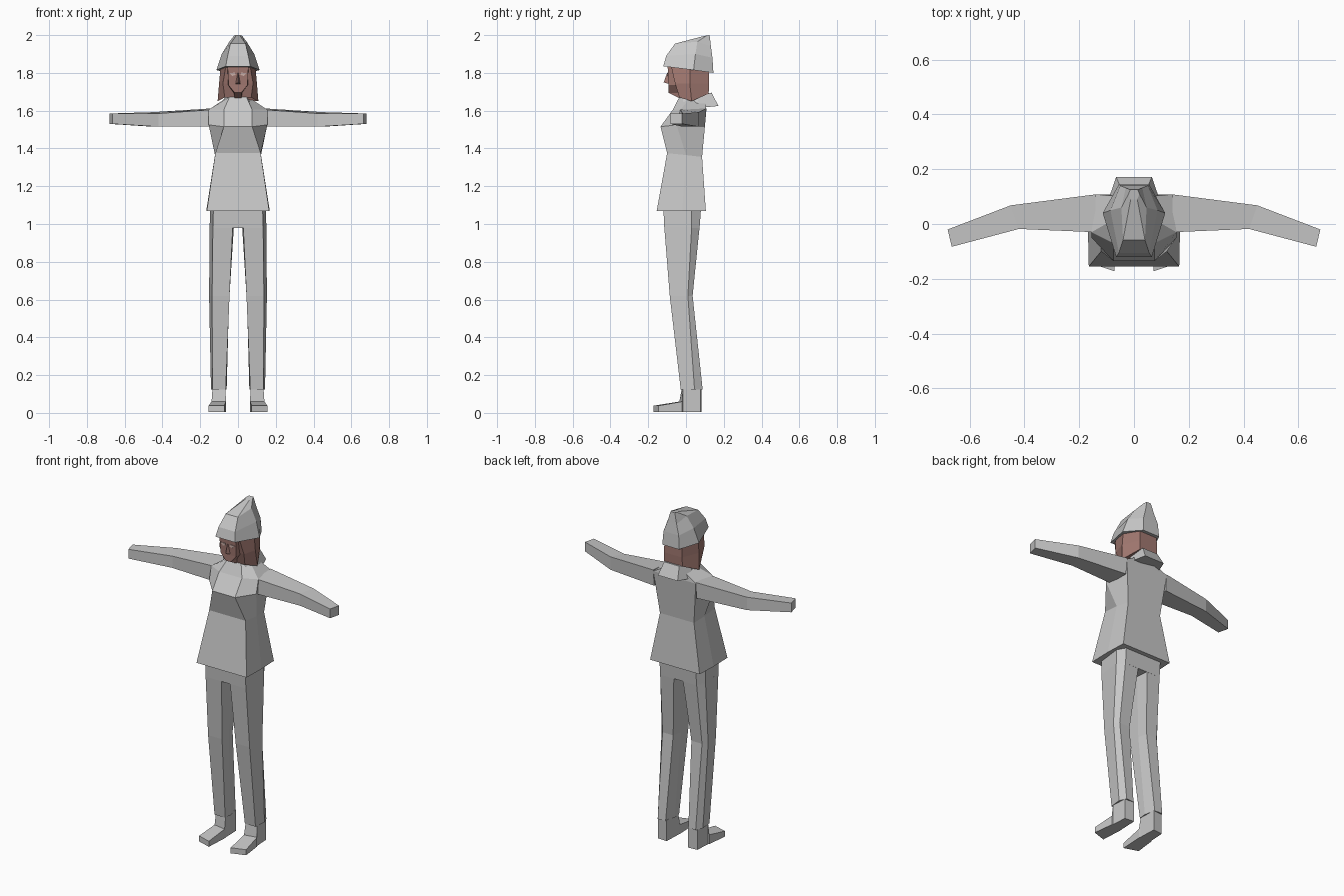
import bpy, bmesh


def material(name, rgb):
    m = bpy.data.materials.new(name)
    m.diffuse_color = (*rgb, 1)
    return m


CLOTH = material("grey_cloth", (0.57, 0.57, 0.57))
SKIN = material("rosy_brown", (0.36, 0.19, 0.165))
EYE = material("pale_eye", (0.6, 0.43, 0.39))


def loft(name, rings, mat, flip=1):
    """Flat-faced tube through equal-length rings of 3D points, capped."""
    bm = bmesh.new()
    loops = [[bm.verts.new((x * flip, y, z)) for x, y, z in r] for r in rings]
    n = len(loops[0])
    for a, b in zip(loops, loops[1:]):
        for i in range(n):
            j = (i + 1) % n
            bm.faces.new((a[i], a[j], b[j], b[i]))
    bm.faces.new(loops[0])
    bm.faces.new(loops[-1])
    bmesh.ops.recalc_face_normals(bm, faces=bm.faces)
    me = bpy.data.meshes.new(name)
    bm.to_mesh(me)
    bm.free()
    me.materials.append(mat)
    ob = bpy.data.objects.new(name, me)
    bpy.context.collection.objects.link(ob)
    return ob


def sym(*half):
    """Close a half ring (front to back) with its mirror image."""
    return list(half) + [(-x, y, z) for x, y, z in reversed(half)]


def flat(z, *pts):
    return [(x, y, z) for x, y in pts]


def pair(name, rings, mat):
    for side, s in (("right", 1), ("left", -1)):
        loft(f"{side}_{name}", rings, mat, s)


# Long tunic: hem, waist, bust, shoulders, neckline
loft("tunic", [
    sym(*flat(1.07, (.165, -.155), (.168, -.02), (.163, .105))),
    sym((.12, -.10, 1.375), (.122, 0, 1.365), (.112, .085, 1.355)),
    sym((.075, -.135, 1.515), (.155, -.05, 1.525), (.13, .10, 1.515)),
    sym((.075, -.07, 1.605), (.155, -.03, 1.605), (.14, .108, 1.605)),
    sym((.045, -.035, 1.672), (.05, .03, 1.675), (.045, .10, 1.66)),
], CLOTH)

# Sleeves reaching to squared hands
pair("arm", [
    [(.14, -.03, 1.515), (.14, -.03, 1.605), (.14, .108, 1.612), (.14, .10, 1.515)],
    [(.42, -.018, 1.515), (.42, -.018, 1.585), (.45, .068, 1.592), (.45, .068, 1.515)],
    [(.665, -.083, 1.53), (.665, -.083, 1.585), (.68, -.02, 1.585), (.68, -.02, 1.53)],
], CLOTH)

# Trouser seat and legs
loft("trouser_seat", [
    sym(*flat(.98, (.133, -.115), (.15, .03), (.12, .072))),
    sym(*flat(1.09, (.13, -.12), (.148, .03), (.12, .08))),
], CLOTH)
pair("leg", [
    flat(.985, (.028, -.115), (.133, -.115), (.15, .03), (.12, .072), (.03, .072), (.022, 0)),
    flat(.62, (.045, -.086), (.137, -.086), (.153, .01), (.13, .035), (.06, .035), (.047, -.02)),
    flat(.125, (.065, -.028), (.135, -.028), (.143, .045), (.125, .088), (.075, .085), (.06, .02)),
], CLOTH)


# Shoes: heel, ankle, instep, toe sections
def section(y_in, y_out, x_in, x_out, top):
    return [(x_in, y_in, 0.005), (x_out, y_out, 0.005), (x_out, y_out, top), (x_in, y_in, top)]


pair("shoe", [
    section(.083, .078, .07, .13, .13),
    section(-.022, -.015, .066, .135, .13),
    section(-.035, -.02, .064, .14, .06),
    section(-.172, -.145, .072, .155, .038),
], CLOTH)

# Flared collar and neck
loft("collar", [
    sym((.05, -.035, 1.655), (.10, .07, 1.615), (.065, .172, 1.625)),
    sym((.042, -.03, 1.682), (.065, .06, 1.68), (.05, .135, 1.695)),
], CLOTH)
loft("neck", [
    sym(*flat(1.62, (.035, -.02), (.045, .03), (.035, .08))),
    sym(*flat(1.76, (.035, -.04), (.045, .03), (.035, .08))),
], SKIN)

# Hair and face
loft("hair", [
    sym((.07, -.035, 1.67), (.108, .03, 1.65), (.06, .12, 1.69)),
    sym(*flat(1.745, (.08, -.058), (.10, .02), (.06, .122))),
    sym(*flat(1.86, (.06, -.085), (.09, .02), (.055, .12))),
], SKIN)
loft("face", [
    sym((.018, -.04, 1.668), (.02, .02, 1.668)),
    sym((.018, -.092, 1.695), (.025, .02, 1.69)),
    sym(*flat(1.735, (.05, -.092), (.055, .02))),
    sym(*flat(1.85, (.056, -.098), (.06, .02))),
], SKIN)
loft("nose", [
    [(-.016, -.085, 1.74), (.016, -.085, 1.74), (0, -.118, 1.75)],
    [(-.006, -.085, 1.80), (.006, -.085, 1.80), (0, -.1, 1.80)],
], SKIN)
pair("eye", [[(.014, y, 1.79), (.03, y, 1.783), (.046, y, 1.798), (.016, y, 1.802)]
             for y in (-.093, -.099)], EYE)

# Pointed cap leaning back
loft("cap", [
    sym((.065, -.12, 1.835), (.114, .04, 1.815), (.055, .145, 1.80)),
    sym((.055, -.105, 1.89), (.086, .05, 1.90), (.05, .14, 1.88)),
    sym((.04, -.058, 1.955), (.046, .06, 1.965), (.03, .132, 1.94)),
    sym((.012, .09, 1.994), (.02, .11, 1.998), (.014, .125, 2.0)),
], CLOTH)
